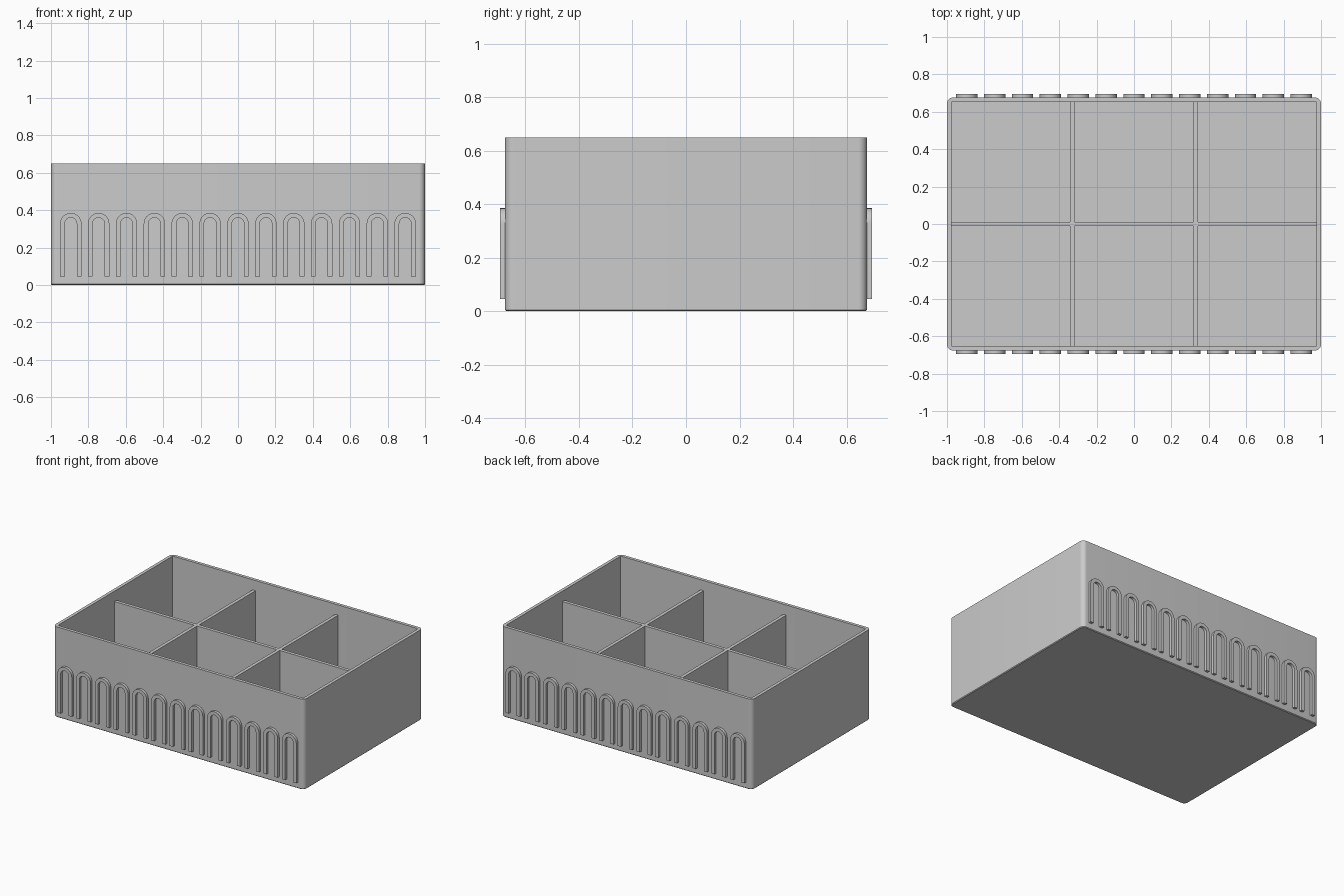
import bpy, bmesh, math

cube = bpy.data.objects.get("Cube")
if cube:
    bpy.data.objects.remove(cube, do_unlink=True)

W, D, H = 1.0, 0.676, 0.65      # half width, half depth, height of the box
WALL, FLOOR = 0.023, 0.023
RADIUS, CHAMFER = 0.032, 0.005
DIVIDER_H, DIVIDER_T = 0.577, 0.024

grey = bpy.data.materials.new("plain_grey")
grey.use_nodes = True
colour = (0.6, 0.6, 0.6, 1)
grey.diffuse_color = colour
grey.node_tree.nodes["Principled BSDF"].inputs["Base Color"].default_value = colour


def finish(name, bm, smooth=True):
    bmesh.ops.recalc_face_normals(bm, faces=bm.faces)
    mesh = bpy.data.meshes.new(name)
    bm.to_mesh(mesh)
    bm.free()
    mesh.materials.append(grey)
    obj = bpy.data.objects.new(name, mesh)
    bpy.context.collection.objects.link(obj)
    if smooth:
        bpy.ops.object.select_all(action="DESELECT")
        obj.select_set(True)
        bpy.context.view_layer.objects.active = obj
        bpy.ops.object.shade_smooth_by_angle(angle=math.radians(30))
    return obj


def ring(bm, half_x, half_y, radius, z, steps=8):
    """Rounded rectangle of vertices; every ring has the same count."""
    verts = []
    for quarter, (sx, sy) in enumerate([(1, 1), (-1, 1), (-1, -1), (1, -1)]):
        for i in range(steps + 1):
            a = (quarter + i / steps) * math.pi / 2
            verts.append(bm.verts.new((sx * (half_x - radius) + radius * math.cos(a),
                                       sy * (half_y - radius) + radius * math.sin(a), z)))
    return verts


def bridge(bm, lower, upper):
    n = len(lower)
    for i in range(n):
        j = (i + 1) % n
        bm.faces.new((lower[i], lower[j], upper[j], upper[i]))


# Open box: chamfered base, outer wall, rim, inner wall and floor
bm = bmesh.new()
inner = (W - WALL, D - WALL, 0.006)
rings = [ring(bm, W - CHAMFER, D - CHAMFER, RADIUS - CHAMFER, 0),
         ring(bm, W, D, RADIUS, CHAMFER),
         ring(bm, W, D, RADIUS, H),
         ring(bm, *inner, H),
         ring(bm, *inner, FLOOR)]
for low, high in zip(rings, rings[1:]):
    bridge(bm, low, high)
bm.faces.new(rings[0])
bm.faces.new(rings[-1])
finish("tray_box", bm)

# Dividers: one cross-shaped grid outline extruded up from the floor
t, cx = DIVIDER_T / 2, 0.329
end_x, end_y = W - WALL, D - WALL
half = [(-end_x, -t)]
for c in (-cx, cx):
    half += [(c - t, -t), (c - t, -end_y), (c + t, -end_y), (c + t, -t)]
half.append((end_x, -t))
outline = half + [(-x, -y) for x, y in half]
bm = bmesh.new()
low = [bm.verts.new((x, y, FLOOR)) for x, y in outline]
high = [bm.verts.new((x, y, DIVIDER_H)) for x, y in outline]
bridge(bm, low, high)
bm.faces.new(high)
bm.faces.new(low)
finish("compartment_dividers", bm, smooth=False)


# Raised arch mouldings along the front and back walls
OUTER_R, INNER_R = 0.057, 0.032
ARCH_BOTTOM, ARCH_SPRING = 0.045, 0.328
COUNT, PITCH = 13, 0.149


def arch_curve(cx, r, steps=16):
    pts = [(cx + r, ARCH_BOTTOM)]
    for i in range(steps + 1):
        a = math.pi * i / steps
        pts.append((cx + r * math.cos(a), ARCH_SPRING + r * math.sin(a)))
    return pts + [(cx - r, ARCH_BOTTOM)]


for name, side in (("front_arches", -1), ("back_arches", 1)):
    bm = bmesh.new()
    y_wall, y_out = side * (D - 0.004), side * 0.695
    for k in range(COUNT):
        cx = (k - (COUNT - 1) / 2) * PITCH
        # Four edge lines swept round the arch: outer and inner, at wall and face
        lines = [[bm.verts.new((x, y, z)) for x, z in arch_curve(cx, r)]
                 for r, y in ((OUTER_R, y_wall), (OUTER_R, y_out),
                              (INNER_R, y_out), (INNER_R, y_wall))]
        sections = list(zip(*lines))
        for a, b in zip(sections, sections[1:]):
            bridge(bm, a, b)
        bm.faces.new(sections[0])
        bm.faces.new(sections[-1])
    finish(name, bm)
